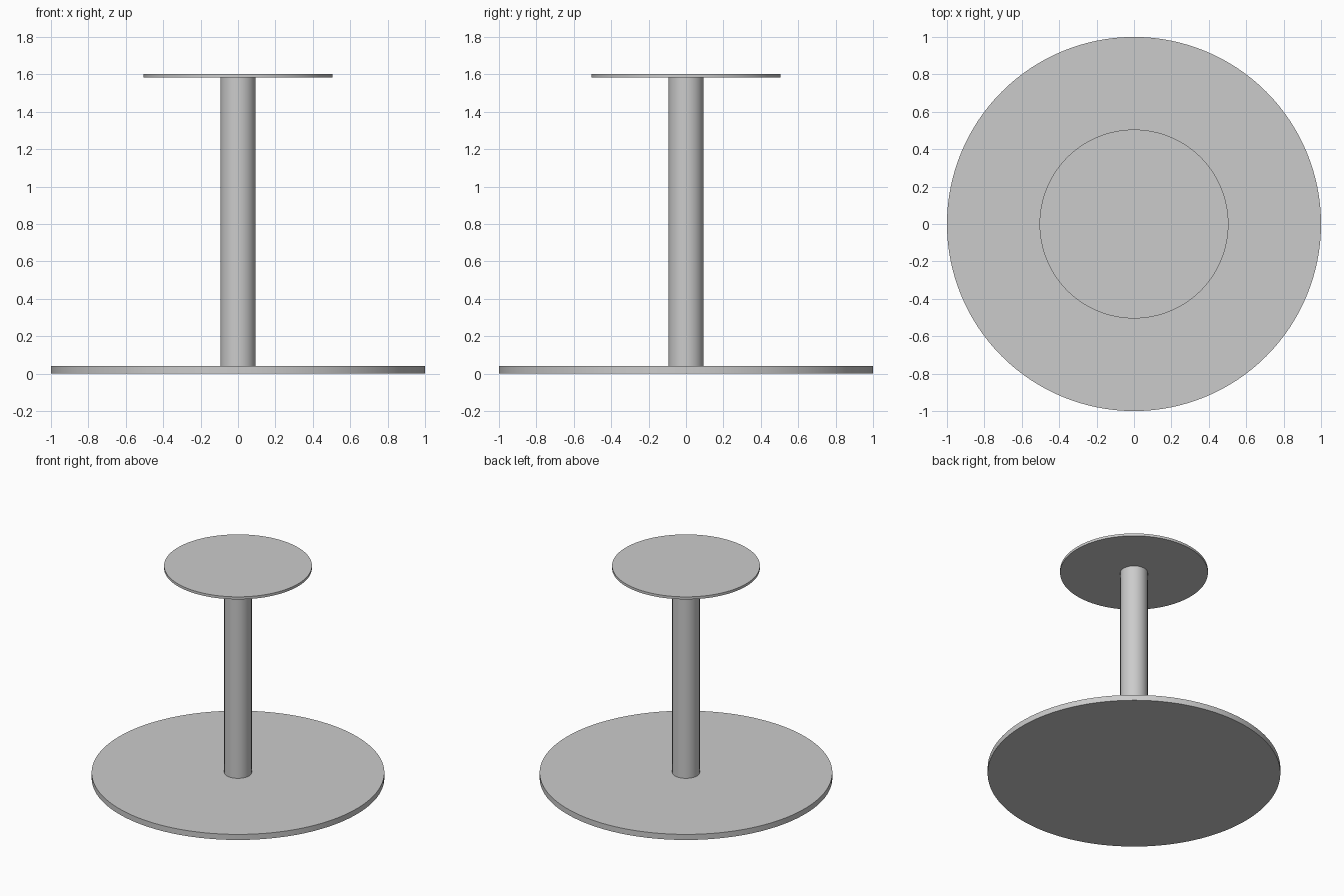
import bpy
import math

if "Cube" in bpy.data.objects:
    bpy.data.objects.remove(bpy.data.objects["Cube"])


def disc(name, radius, z0, z1, sides=128):
    """Upright cylinder spanning z0..z1, smooth sides with sharp rims."""
    bpy.ops.mesh.primitive_cylinder_add(vertices=sides, radius=radius, depth=z1 - z0,
                                        location=(0, 0, (z0 + z1) / 2))
    obj = bpy.context.object
    obj.name = name
    bpy.ops.object.shade_smooth_by_angle(angle=math.radians(30))
    return obj


# Wide floor plate
disc("base_plate", 1.0, 0.0, 0.042)

# Central post
disc("column", 0.094, 0.042, 1.583, 64)

# Small mounting plate under the (absent) table top
disc("top_plate", 0.505, 1.583, 1.602)
